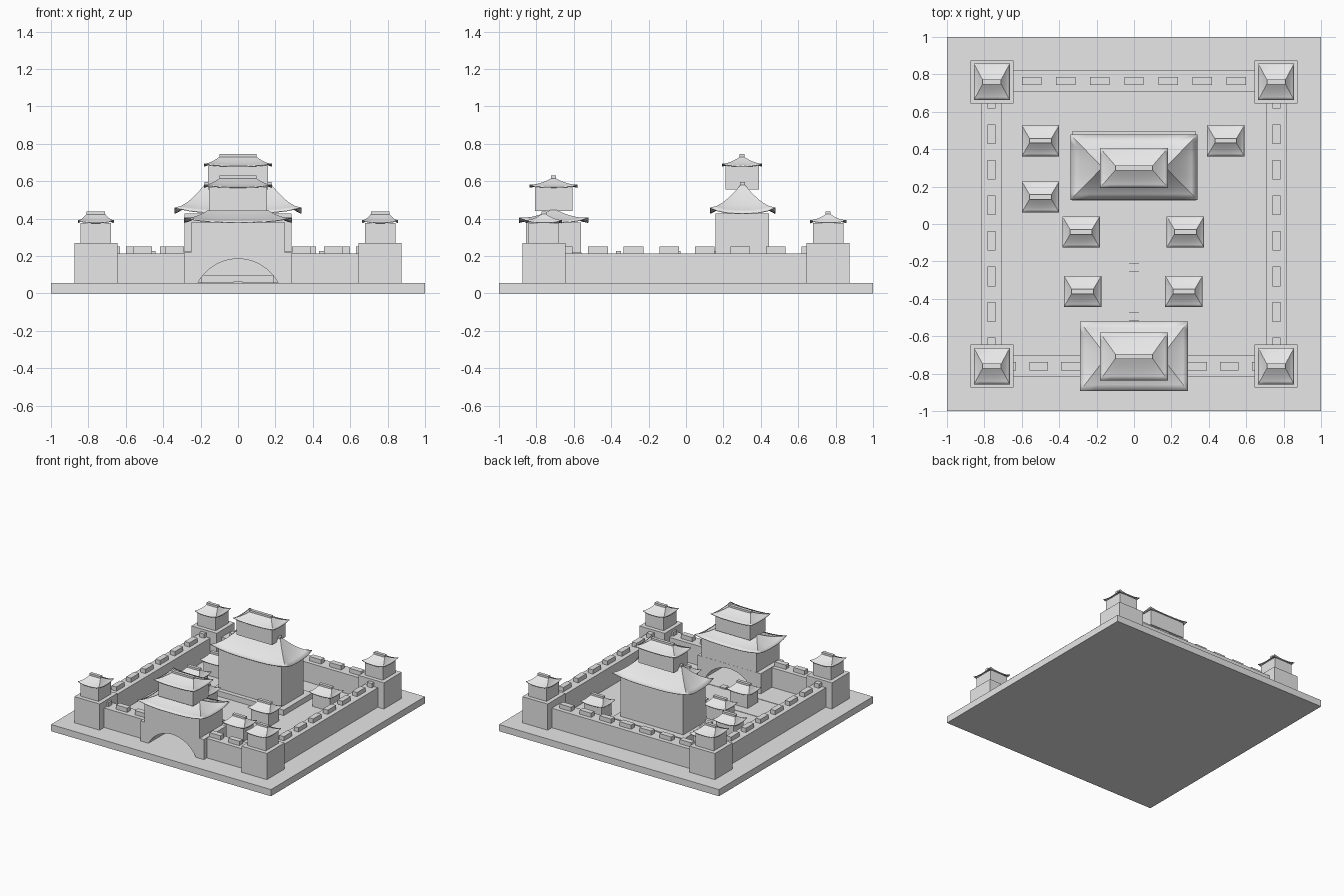
import bpy, bmesh, math

if "Cube" in bpy.data.objects:
    bpy.data.objects.remove(bpy.data.objects["Cube"], do_unlink=True)

stone = bpy.data.materials.new("pale_grey")
stone.use_nodes = True
stone.diffuse_color = (0.8, 0.8, 0.8, 1)
stone.node_tree.nodes["Principled BSDF"].inputs["Base Color"].default_value = (0.8, 0.8, 0.8, 1)

GROUND = 0.055
WALL_TOP = 0.215


def finish(name, bm):
    mesh = bpy.data.meshes.new(name)
    bm.to_mesh(mesh)
    bm.free()
    mesh.materials.append(stone)
    ob = bpy.data.objects.new(name, mesh)
    bpy.context.collection.objects.link(ob)
    return ob


def block(name, x, y, hx, hy, z0, z1):
    """Box given by its centre, half sizes and bottom and top heights."""
    bm = bmesh.new()
    bmesh.ops.create_cube(bm, size=2)
    for v in bm.verts:
        v.co = (x + v.co.x * hx, y + v.co.y * hy, z1 if v.co.z > 0 else z0)
    return finish(name, bm)


def extrusion(name, outline, y0, y1):
    """Prism along y from an outline of (x, z) points."""
    bm = bmesh.new()
    face = bm.faces.new([bm.verts.new((x, y0, z)) for x, z in outline])
    out = bmesh.ops.extrude_face_region(bm, geom=[face])
    for v in out["geom"]:
        if isinstance(v, bmesh.types.BMVert):
            v.co.y = y1
    bmesh.ops.recalc_face_normals(bm, faces=bm.faces)
    return finish(name, bm)


def roof(name, x, y, hx, hy, ridge, z0, z1, lift):
    """Concave hipped roof with upturned corners and a ridge beam."""
    n, levels = 8, 5
    bm = bmesh.new()
    rings = []
    for k in range(levels + 1):
        t = k / levels
        rx, ry = hx + (ridge - hx) * t, hy + (0.012 - hy) * t
        ring = []
        for ax, ay, dx, dy in ((-1, -1, 1, 0), (1, -1, 0, 1), (1, 1, -1, 0), (-1, 1, 0, -1)):
            for i in range(n):
                s = 2 * i / n
                rise = lift * abs(s - 1) ** 3 * (1 - t) ** 2
                ring.append(bm.verts.new((x + rx * (ax + dx * s), y + ry * (ay + dy * s),
                                          z0 + (z1 - z0) * t ** 1.35 + rise)))
        rings.append(ring)
    count = 4 * n
    for low, high in zip(rings, rings[1:]):
        for i in range(count):
            j = (i + 1) % count
            bm.faces.new((low[i], low[j], high[j], high[i]))
    bm.faces.new(rings[-1])
    ob = finish(name, bm)
    thick = ob.modifiers.new("thickness", "SOLIDIFY")
    thick.thickness = 0.005
    thick.offset = -1
    bpy.ops.object.select_all(action="DESELECT")
    ob.select_set(True)
    bpy.context.view_layer.objects.active = ob
    bpy.ops.object.shade_smooth_by_angle(angle=math.radians(25))
    block(name + "_ridge", x, y, ridge, 0.013, z1 - 0.01, z1 + 0.015)


# Ground slab
block("ground_slab", 0, 0, 1, 1, 0, GROUND)

# Corner towers
for sx in (-1, 1):
    for sy in (-1, 1):
        x, y = sx * 0.76, sy * 0.76
        block("tower_base", x, y, 0.115, 0.115, GROUND, 0.27)
        block("tower_room", x, y, 0.082, 0.082, 0.27, 0.378)
        roof("tower_roof", x, y, 0.096, 0.098, 0.05, 0.38, 0.424, 0.014)

# Curtain walls
block("back_wall", 0, 0.765, 0.66, 0.056, GROUND, WALL_TOP)
for s in (-1, 1):
    block("side_wall", s * 0.762, 0, 0.057, 0.66, GROUND, WALL_TOP)
    block("front_wall", s * 0.47, -0.76, 0.19, 0.056, GROUND, WALL_TOP)

# Merlons along the wall tops
for i in range(-3, 4):
    block("back_merlon", i * 0.182, 0.765, 0.052, 0.022, WALL_TOP, 0.25)
for s in (-1, 1):
    for i in range(8):
        block("side_merlon", s * 0.762, 0.67 - i * 0.19, 0.022, 0.053, WALL_TOP, 0.25)
    for i in range(3):
        block("front_merlon", s * (0.34 + i * 0.17), -0.76, 0.05, 0.022, WALL_TOP, 0.25)

# Gatehouse base with an arched passage
half, rise = 0.215, 0.13
radius = (half ** 2 + rise ** 2) / (2 * rise)
sweep = math.asin(half / radius)
arch = []
for i in range(21):
    a = sweep * (1 - i / 10)
    arch.append((radius * math.sin(a), GROUND + rise - radius + radius * math.cos(a)))
outline = [(-0.288, GROUND), (-0.288, 0.22), (0.288, 0.22), (0.288, GROUND)] + arch
extrusion("gate_base", outline, -0.855, -0.56)

# Gatehouse storeys
block("gate_lower_room", 0, -0.708, 0.25, 0.147, 0.22, 0.38)
roof("gate_lower_roof", 0, -0.708, 0.29, 0.186, 0.155, 0.382, 0.448, 0.025)
block("gate_upper_room", 0, -0.708, 0.156, 0.1, 0.44, 0.568)
roof("gate_upper_roof", 0, -0.708, 0.182, 0.128, 0.1, 0.57, 0.615, 0.012)

# Main hall
HALL_Y = 0.3
block("hall_plinth", 0, 0.31, 0.33, 0.188, GROUND, 0.1)
block("hall_lower_room", 0, HALL_Y, 0.285, 0.143, 0.1, 0.428)
roof("hall_lower_roof", 0, HALL_Y + 0.003, 0.34, 0.175, 0.18, 0.43, 0.58, 0.03)
block("hall_upper_room", 0, HALL_Y, 0.16, 0.09, 0.555, 0.683)
roof("hall_upper_roof", 0, HALL_Y, 0.182, 0.107, 0.1, 0.683, 0.73, 0.012)

# Courtyard houses
houses = [(-0.5, 0.445), (0.49, 0.445), (-0.5, 0.145), (-0.283, -0.042),
          (0.275, -0.042), (-0.275, -0.36), (0.267, -0.36)]
for x, y in houses:
    block("house_room", x, y, 0.08, 0.066, GROUND, 0.17)
    roof("house_roof", x, y, 0.1, 0.083, 0.058, 0.168, 0.212, 0.012)

# Shallow canals, each crossed by a low bridge
for y in (-0.232, -0.495):
    block("canal", 0, y, 0.612, 0.019, GROUND - 0.01, GROUND + 0.003)
    block("bridge", 0, y, 0.025, 0.024, GROUND - 0.01, GROUND + 0.01)
